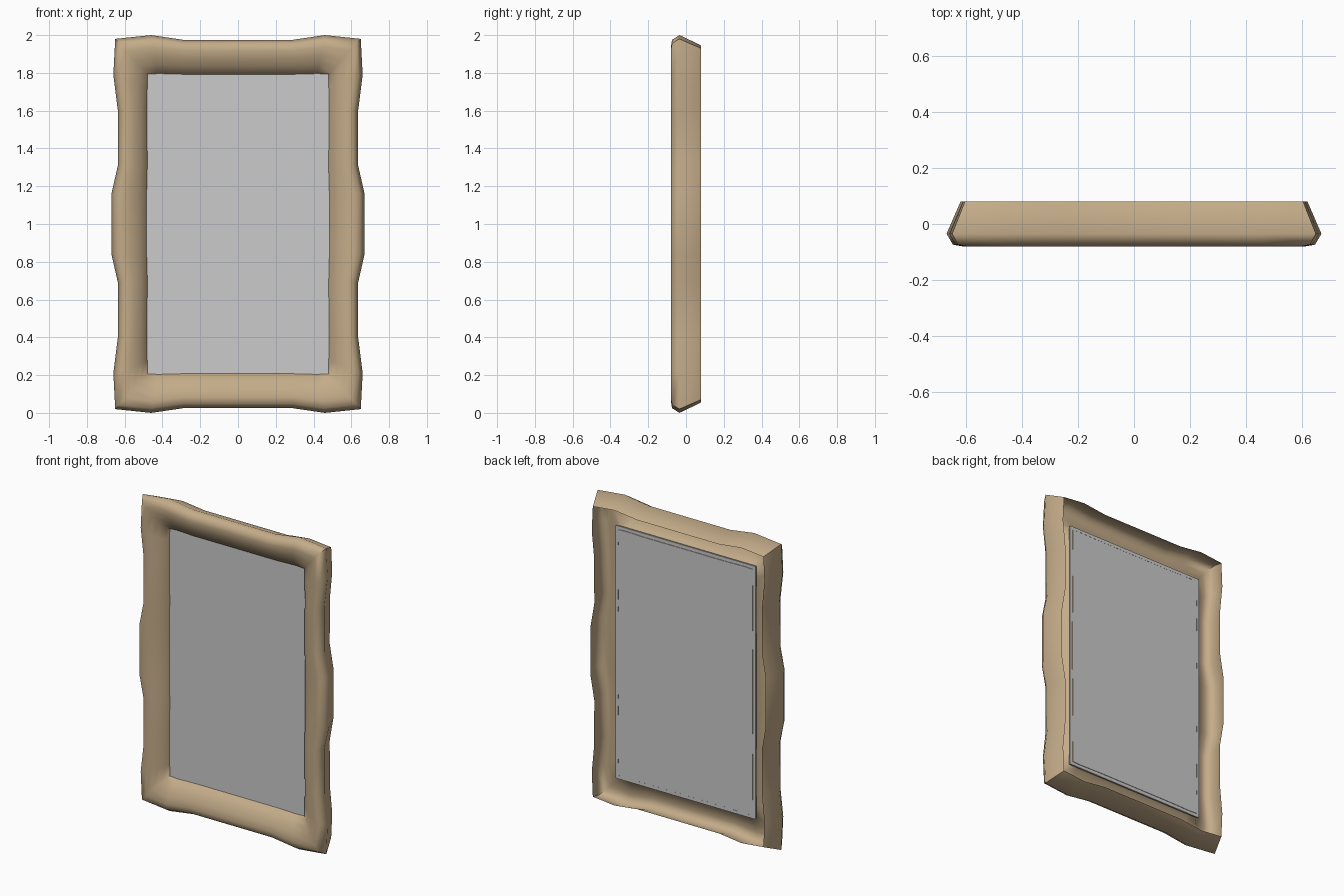
import bpy, bmesh
from math import radians

if "Cube" in bpy.data.objects:
    bpy.data.objects.remove(bpy.data.objects["Cube"])

# one quarter of the wavy frame: (outer x, outer z, inner x, inner z) from the centre
QUARTER = [
    (0.29, 0.975, 0.29, 0.787),
    (0.46, 1.0, 0.42, 0.79),
    (0.65, 0.98, 0.475, 0.787),
    (0.66, 0.79, 0.475, 0.72),
    (0.636, 0.6, 0.478, 0.6),
    (0.636, 0.31, 0.475, 0.31),
    (0.67, 0.16, 0.478, 0.16),
]
# moulding section: (share of the way from outer to inner edge, y); open at the back
PROFILE = [(0.26, 0.08), (0.0, -0.035), (0.12, -0.074), (0.3, -0.08), (0.52, -0.072),
           (0.74, -0.05), (0.93, -0.022), (1.0, 0.007)]


def mirrored(sx, sz):
    return [(sx * a, sz * b, sx * c, sz * d) for a, b, c, d in QUARTER]


# full loop, clockwise from the top centre
stations = (mirrored(1, 1) + mirrored(1, -1)[::-1]
            + mirrored(-1, -1) + mirrored(-1, 1)[::-1])

# frame moulding swept through the stations
bm = bmesh.new()
rings = []
for ox, oz, ix, iz in stations:
    rings.append([bm.verts.new((ox + (ix - ox) * t, y, 1 + oz + (iz - oz) * t))
                  for t, y in PROFILE])
for i, ring in enumerate(rings):
    nxt = rings[(i + 1) % len(rings)]
    for j in range(len(PROFILE) - 1):
        bm.faces.new((ring[j], ring[j + 1], nxt[j + 1], nxt[j]))
# front faces point towards -y
bm.normal_update()
if sum(f.normal.y * f.calc_area() for f in bm.faces) > 0:
    bmesh.ops.reverse_faces(bm, faces=bm.faces[:])
mesh = bpy.data.meshes.new("frame")
bm.to_mesh(mesh)
bm.free()
frame = bpy.data.objects.new("frame", mesh)
bpy.context.collection.objects.link(frame)
wood = bpy.data.materials.new("wood")
wood.diffuse_color = (0.55, 0.41, 0.25, 1)
wood.use_nodes = True
wood.node_tree.nodes["Principled BSDF"].inputs["Base Color"].default_value = wood.diffuse_color
mesh.materials.append(wood)
bpy.context.view_layer.objects.active = frame
frame.select_set(True)
bpy.ops.object.shade_smooth_by_angle(angle=radians(60))

# mirror panel
bpy.ops.mesh.primitive_cube_add(size=1, location=(0, 0, 1))
panel = bpy.context.object
panel.name = "mirror_panel"
panel.scale = (0.99, 0.01, 1.62)
